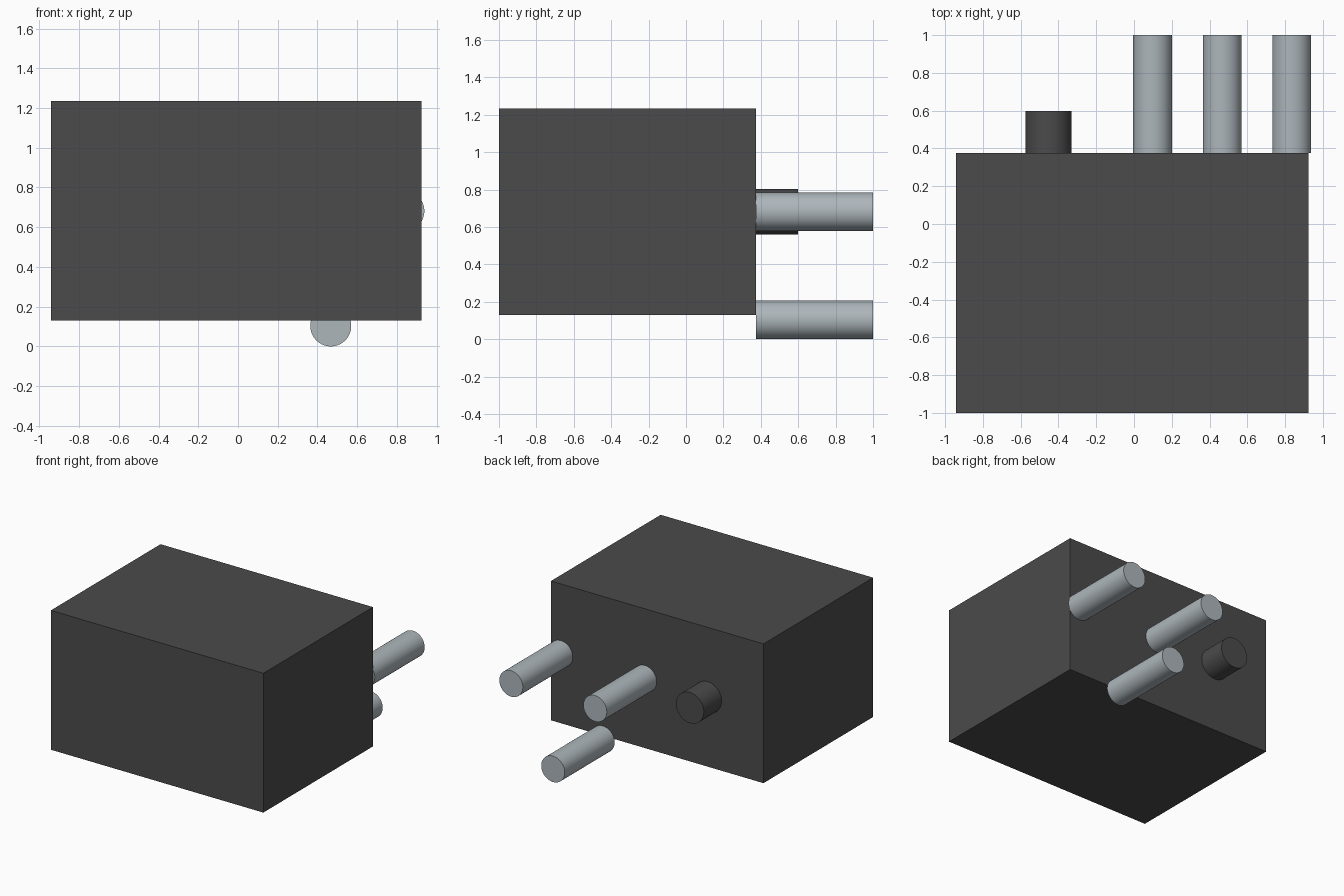
import bpy
from math import radians

cube = bpy.data.objects.get("Cube")
if cube:
    bpy.data.objects.remove(cube, do_unlink=True)


def material(name, color):
    mat = bpy.data.materials.new(name)
    mat.use_nodes = True
    mat.diffuse_color = color
    mat.node_tree.nodes["Principled BSDF"].inputs["Base Color"].default_value = color
    return mat


charcoal = material("charcoal", (0.07, 0.07, 0.07, 1))
steel = material("pale steel", (0.42, 0.47, 0.50, 1))

BACK = 0.375     # rear face of the housing
MID_Z = 0.682    # height of the horizontal row of parts


def rod(name, x, z, radius, end, mat):
    """Round rod standing straight out of the rear face."""
    bpy.ops.mesh.primitive_cylinder_add(
        vertices=64, radius=radius, depth=end - BACK,
        location=(x, (BACK + end) / 2, z), rotation=(radians(90), 0, 0))
    obj = bpy.context.object
    obj.name = name
    obj.data.materials.append(mat)
    bpy.ops.object.shade_smooth_by_angle(angle=radians(30))


# Housing
bpy.ops.mesh.primitive_cube_add(size=1, location=(-0.01, (BACK - 1) / 2, MID_Z))
housing = bpy.context.object
housing.name = "housing"
housing.scale = (1.865, BACK + 1, 1.105)
bpy.ops.object.transform_apply(location=False, rotation=False, scale=True)
housing.data.materials.append(charcoal)

# Three metal pins, the middle one lower
rod("inner_pin", 0.098, MID_Z, 0.103, 1, steel)
rod("lower_pin", 0.467, 0.103, 0.103, 1, steel)
rod("outer_pin", 0.835, MID_Z, 0.103, 1, steel)

# Short dark stub
rod("stub", -0.453, MID_Z, 0.122, 0.598, charcoal)
